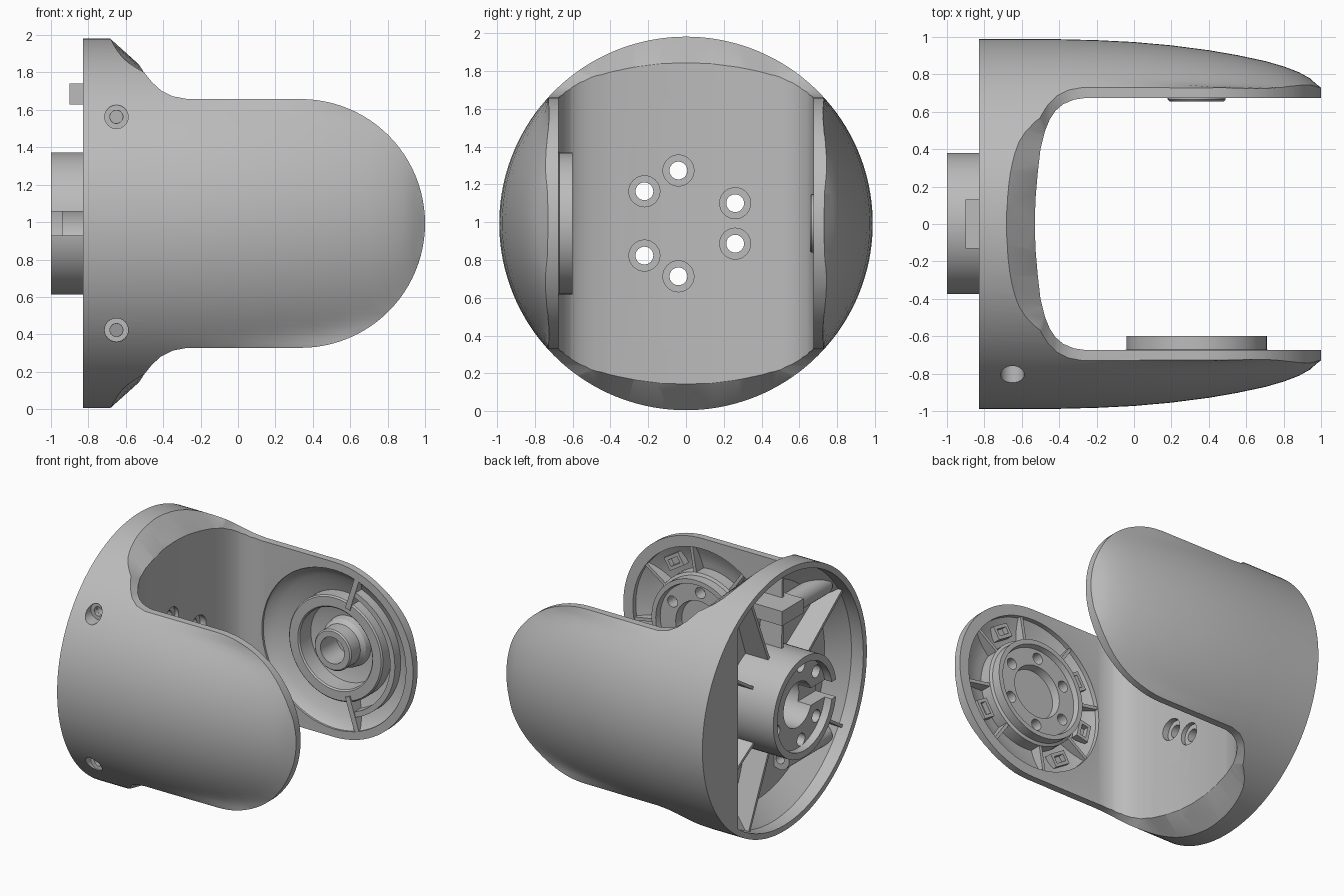
import bpy, bmesh, math
from mathutils import Matrix, Vector

cube = bpy.data.objects.get("Cube")
if cube:
    bpy.data.objects.remove(cube, do_unlink=True)

CZ = 0.993            # height of the main axis
PX = 0.335            # x of the arm pivot axis
R = 0.988             # outer radius of the shell

grey = bpy.data.materials.new("plain_grey")
grey.use_nodes = True
grey.diffuse_color = (0.5, 0.5, 0.5, 1)
grey.node_tree.nodes["Principled BSDF"].inputs["Base Color"].default_value = (0.5, 0.5, 0.5, 1)

AXIS_X = Matrix.Rotation(math.pi / 2, 4, 'Y')
AXIS_Y = Matrix.Rotation(-math.pi / 2, 4, 'X')
SIDE = Matrix(((1, 0, 0, 0), (0, 0, 1, 0), (0, 1, 0, 0), (0, 0, 0, 1)))   # (x, z) drawn, extruded in y
END = Matrix(((0, 0, 1, 0), (1, 0, 0, 0), (0, 1, 0, 0), (0, 0, 0, 1)))    # (y, z) drawn, extruded in x
PLAN = Matrix.Identity(4)
MID = Matrix.Translation((0, 0, CZ))
PIVOT = Matrix.Translation((PX, 0, CZ))
parts, used = [], []


def finish(name, bm, matrix, keep=True):
    bmesh.ops.transform(bm, matrix=matrix, verts=bm.verts)
    bmesh.ops.recalc_face_normals(bm, faces=bm.faces)
    mesh = bpy.data.meshes.new(name)
    bm.to_mesh(mesh)
    bm.free()
    ob = bpy.data.objects.new(name, mesh)
    bpy.context.collection.objects.link(ob)
    if keep:
        mesh.materials.append(grey)
        parts.append(ob)
    else:
        ob.hide_render = True
    return ob


def lathe(name, profile, matrix, keep=True, steps=64, closed=False):
    """Spin (radius, height) points about the local z axis."""
    bm = bmesh.new()
    vs = [bm.verts.new((r, 0, h)) for r, h in profile]
    pairs = list(zip(vs, vs[1:])) + ([(vs[-1], vs[0])] if closed else [])
    es = [bm.edges.new(p) for p in pairs]
    bmesh.ops.spin(bm, geom=vs + es, axis=(0, 0, 1), cent=(0, 0, 0),
                   angle=2 * math.pi, steps=steps, use_merge=True)
    bmesh.ops.remove_doubles(bm, verts=bm.verts, dist=1e-5)
    return finish(name, bm, matrix, keep)


def loft(name, sections, matrix, keep=True):
    """Skin closed sections of equal point count and cap both ends."""
    bm = bmesh.new()
    rings = [[bm.verts.new(p) for p in s] for s in sections]
    for a, b in zip(rings, rings[1:]):
        for i in range(len(a)):
            j = (i + 1) % len(a)
            bm.faces.new((a[i], a[j], b[j], b[i]))
    bm.faces.new(rings[0])
    bm.faces.new(rings[-1])
    return finish(name, bm, matrix, keep)


def prism(name, points, lo, hi, matrix, keep=True):
    return loft(name, [[(a, b, t) for a, b in points] for t in (lo, hi)], matrix, keep)


def box(name, x, y, z, matrix, keep=True):
    return prism(name, [(x[0], y[0]), (x[1], y[0]), (x[1], y[1]), (x[0], y[1])], *z, matrix, keep)


def arc(radius, start, end, n, cx=0):
    angles = [math.radians(start + (end - start) * i / n) for i in range(n + 1)]
    return [(cx + radius * math.cos(a), radius * math.sin(a)) for a in angles]


def cut(targets, cutter, operation='DIFFERENCE'):
    for target in targets:
        mod = target.modifiers.new("cut", 'BOOLEAN')
        mod.operation, mod.object, mod.solver = operation, cutter, 'EXACT'
        bpy.context.view_layer.objects.active = target
        bpy.ops.object.modifier_apply(modifier=mod.name)
    used.append(cutter)


# Fork shell: round tube whose sides draw in towards the tips, keeping a lip at the arm edges
STATIONS = [(-.83, 0), (-.4, 0), (-.2, .006), (0, .016), (.2, .034), (.4, .06), (.55, .086), (.7, .118),
            (.8, .147), (.88, .178), (.94, .212), (.98, .25), (1.03, .32)]
sections = []
for x, drop in STATIONS:
    lip = .728 - .04 * max(0, x - .4)
    ring = []
    for y, z in arc(R, 0, 360, 160)[:-1]:
        side = abs(y)
        if side > lip:
            q = side - lip - drop
            side = lip + min(side - lip, (q + math.hypot(q, .03)) / 2)
        ring.append((x, math.copysign(side, y), z))
    sections.append(ring)
shell = loft("fork_shell", sections, MID)

# Side outline: flared base running into round-ended arms
upper = [(-.9, 1.1), (-.78, 1.1), (-.68, .985), (-.53, .85), (-.5, .805), (-.46, .755), (-.41, .71),
         (-.35, .68), (-.27, .665)]
outline = upper + arc(.665, 90, -90, 48, PX) + [(x, -z) for x, z in reversed(upper)]
cut([shell], prism("outline_cutter", outline, -1.2, 1.2, MID @ SIDE, False), 'INTERSECT')

# Curved chamfers at the top and bottom of the base, fading out to the sides
for s in (1, -1):
    sections = []
    for i in range(25):
        y = .66 * (i / 12 - 1)
        fade = 1.3 * max(0, abs(y) - .42) ** 2
        a = Vector((-.68 + .2 * y ** 2 + .7 * y ** 4, math.sqrt(R * R - y * y) + fade))
        b = Vector((-.53 + .19 * y ** 2 + .3 * y ** 4, .855 - .378 * y ** 2 + fade))
        p, q = a + (a - b) * .3, b + (b - a) * .1
        sections.append([(p.x, y, s * p.y), (q.x, y, s * q.y), (q.x, y, s * 1.3), (p.x, y, s * 1.3)])
    cut([shell], loft("chamfer_cutter", sections, MID, False))

# Slot between the arms
half = [(1.2, .675), (-.25, .675), (-.32, .665), (-.38, .64), (-.42, .605), (-.45, .56), (-.475, .5),
        (-.5, .4), (-.515, .27), (-.527, .13)]
slot = half + [(-.53, 0)] + [(x, -y) for x, y in reversed(half)]
cut([shell], prism("slot_cutter", slot, -.2, 2.2, PLAN, False))

# Hollow back of the base
cut([shell], lathe("cavity_cutter", [(0, -.9), (.945, -.9), (.945, -.73), (.81, -.6), (0, -.6)],
                   MID @ AXIS_X, False, 96))

# Round dished pockets on the inner faces of the two arms
cut([shell], lathe("back_pocket_cutter", [(0, .6), (.605, .6), (.605, .69), (.59, .71), (.53, .745),
                                          (.47, .77), (.4, .795), (.3, .825), (.22, .85), (0, .85)],
                   PIVOT @ AXIS_Y, False))
cut([shell], lathe("front_pocket_cutter", [(0, -.5), (.585, -.5), (.585, -.71), (.52, -.74),
                                           (.43, -.77), (0, -.77)], PIVOT @ AXIS_Y, False))

# Central hub in the base, with a keyway
hub = lathe("base_hub", [(0, -.58), (.38, -.58), (.38, -1), (.33, -1), (.33, -.94), (.17, -.94),
                         (.17, -.63), (0, -.63)], MID @ AXIS_X)
cut([hub], box("keyway_cutter", (-1.1, -.83), (-.5, -.14), (-.065, .065), MID, False))

# Six counterbored screw holes through the base and hub
for y, z in [(-.22, .17), (-.04, .28), (.26, .107), (.26, -.107), (-.04, -.28), (-.22, -.17)]:
    c = lathe("base_hole_cutter", [(0, -1.1), (.047, -1.1), (.047, -.56), (.082, -.56), (.082, -.4), (0, -.4)],
              MID @ Matrix.Translation((0, y, z)) @ AXIS_X, False, 32)
    cut([shell, hub], c)

# Cross screws: holes in the front wall and tubes behind them
for s in (1, -1):
    place = MID @ Matrix.Translation((-.65, 0, s * .57)) @ AXIS_Y
    cut([shell], lathe("cross_hole_cutter", [(0, -1.1), (.063, -1.1), (.063, -.75), (.035, -.75),
                                             (.035, -.3), (0, -.3)], place, False, 32))
    lathe("cross_screw_tube", [(.078, -.72), (.078, -.2), (.034, -.2), (.034, -.72)], place,
          steps=32, closed=True)

# Radial ribs inside the base
rib = [(-.79, .36), (-.76, .955), (-.71, .955), (-.57, .8), (-.57, .36)]
for angle in (5, 57, 123, 200, 235, 303, 340):
    prism("base_rib", rib, -.011, .011, MID @ Matrix.Rotation(math.radians(angle), 4, 'X') @ SIDE)

# Cover over one side of the base, and the locating tab
edge = math.degrees(math.acos(.56 / .96))
prism("base_side_cover", arc(.96, -edge, edge, 32), -.828, -.79, MID @ END)
box("locating_tab", (-.9, -.58), (-.13, .13), (1.63, 1.74), PLAN)

# Back arm: hollow pin, bearing ring, curved wall and two spokes
lathe("pivot_pin", [(.19, .86), (.18, .8), (.155, .77), (.155, .665), (.145, .655), (.1, .655), (.1, .86)],
      PIVOT @ AXIS_Y, closed=True)
lathe("bearing_ring", [(.395, .8), (.395, .7), (.385, .69), (.315, .69), (.305, .7), (.3, .83)],
      PIVOT @ AXIS_Y, closed=True)
prism("curved_wall", arc(.505, -72, 72, 32) + arc(.465, 72, -72, 32), .685, .765, PIVOT @ SIDE)
spoke = [(.35, .68), (.605, .68), (.605, .695), (.53, .75), (.35, .8)]
for angle in (72, -72):
    turn = Matrix.Rotation(math.radians(angle), 4, 'Y')
    prism("back_arm_spoke", spoke, -.02, .02, PIVOT @ turn)

# Front arm: raised drive hub with six holes
drive = lathe("drive_hub", [(0, -.79), (.395, -.79), (.395, -.68), (.375, -.67), (.375, -.6), (.34, -.6),
                            (.33, -.64), (.2, -.64), (.19, -.7), (0, -.7)], PIVOT @ AXIS_Y)
for k in range(6):
    turn = Matrix.Rotation(k * math.pi / 3 + .5, 4, 'Y')
    cut([drive], lathe("drive_hole_cutter", [(0, -.73), (.042, -.73), (.042, -.5), (0, -.5)],
                       PIVOT @ turn @ Matrix.Translation((.265, 0, 0)) @ AXIS_Y, False, 24))

# Front arm: spokes, with small open sockets between them
for k in range(8):
    turn = Matrix.Rotation(math.radians(k * 45 + 10), 4, 'Y')
    prism("front_arm_spoke", [(.38, -.685), (.587, -.685), (.587, -.705), (.52, -.745), (.38, -.775)],
          -.012, .012, PIVOT @ turn)
    if k % 2 == 0 or k == 3:
        turn = Matrix.Rotation(math.radians(k * 45 + 32), 4, 'Y')
        socket = box("front_arm_socket", (.435, .535), (-.755, -.7), (-.07, .07), PIVOT @ turn)
        cut([socket], box("socket_cutter", (.46, .51), (-.74, -.6), (-.045, .045), PIVOT @ turn, False))

for ob in used:
    bpy.data.objects.remove(ob, do_unlink=True)

# Smooth shading with sharp creases
bpy.ops.object.select_all(action='DESELECT')
for ob in parts:
    ob.select_set(True)
bpy.context.view_layer.objects.active = shell
bpy.ops.object.shade_smooth_by_angle(angle=math.radians(28))
